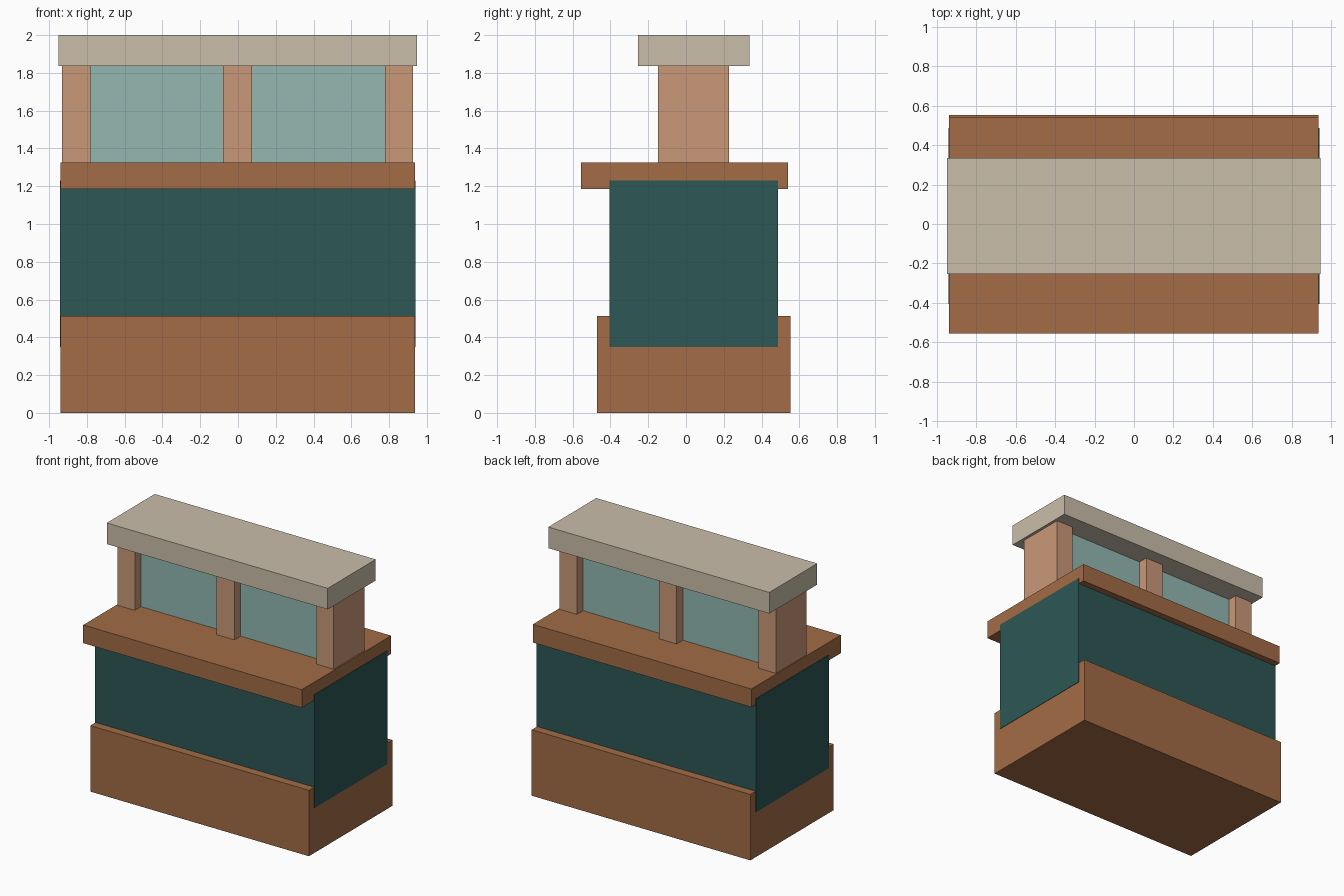
import bpy

cube = bpy.data.objects.get("Cube")
if cube:
    bpy.data.objects.remove(cube, do_unlink=True)


def material(name, color):
    mat = bpy.data.materials.new(name)
    mat.use_nodes = True
    rgba = (*color, 1)
    mat.diffuse_color = rgba
    bsdf = next(n for n in mat.node_tree.nodes if n.type == 'BSDF_PRINCIPLED')
    bsdf.inputs["Base Color"].default_value = rgba
    return mat


def box(name, mat, x, y, z):
    """Flat-shaded block spanning the given (low, high) ranges."""
    spans = (x, y, z)
    bpy.ops.mesh.primitive_cube_add(size=1, location=[(a + b) / 2 for a, b in spans])
    obj = bpy.context.object
    obj.name = obj.data.name = name
    size = [b - a for a, b in spans]
    for v in obj.data.vertices:
        v.co = [c * s for c, s in zip(v.co, size)]
    obj.data.materials.append(mat)
    return obj


brown = material("warm brown wood", (0.362, 0.150, 0.061))
teal = material("dark teal panel", (0.026, 0.095, 0.093))
tan = material("light tan wood", (0.584, 0.314, 0.188))
glass = material("pale green glass", (0.292, 0.479, 0.434))
cream = material("cream top", (0.591, 0.515, 0.402))

# Lower cabinet: plinth, body and counter
box("base", brown, (-0.94, 0.938), (-0.47, 0.553), (0, 0.512))
box("body", teal, (-0.943, 0.941), (-0.406, 0.488), (0.35, 1.23))
box("counter", brown, (-0.94, 0.937), (-0.556, 0.541), (1.185, 1.326))

# Upper part: posts with recessed panes between them
posts = {"right_post": (-0.932, -0.782), "middle_post": (-0.079, 0.074),
         "left_post": (0.778, 0.926)}
for name, x in posts.items():
    box(name, tan, x, (-0.149, 0.228), (1.326, 1.836))
for name, a, b in (("right_pane", "right_post", "middle_post"),
                   ("left_pane", "middle_post", "left_post")):
    box(name, glass, (posts[a][1], posts[b][0]), (-0.073, 0.152), (1.326, 1.836))

# Top slab
box("top_slab", cream, (-0.95, 0.948), (-0.253, 0.335), (1.836, 2))
